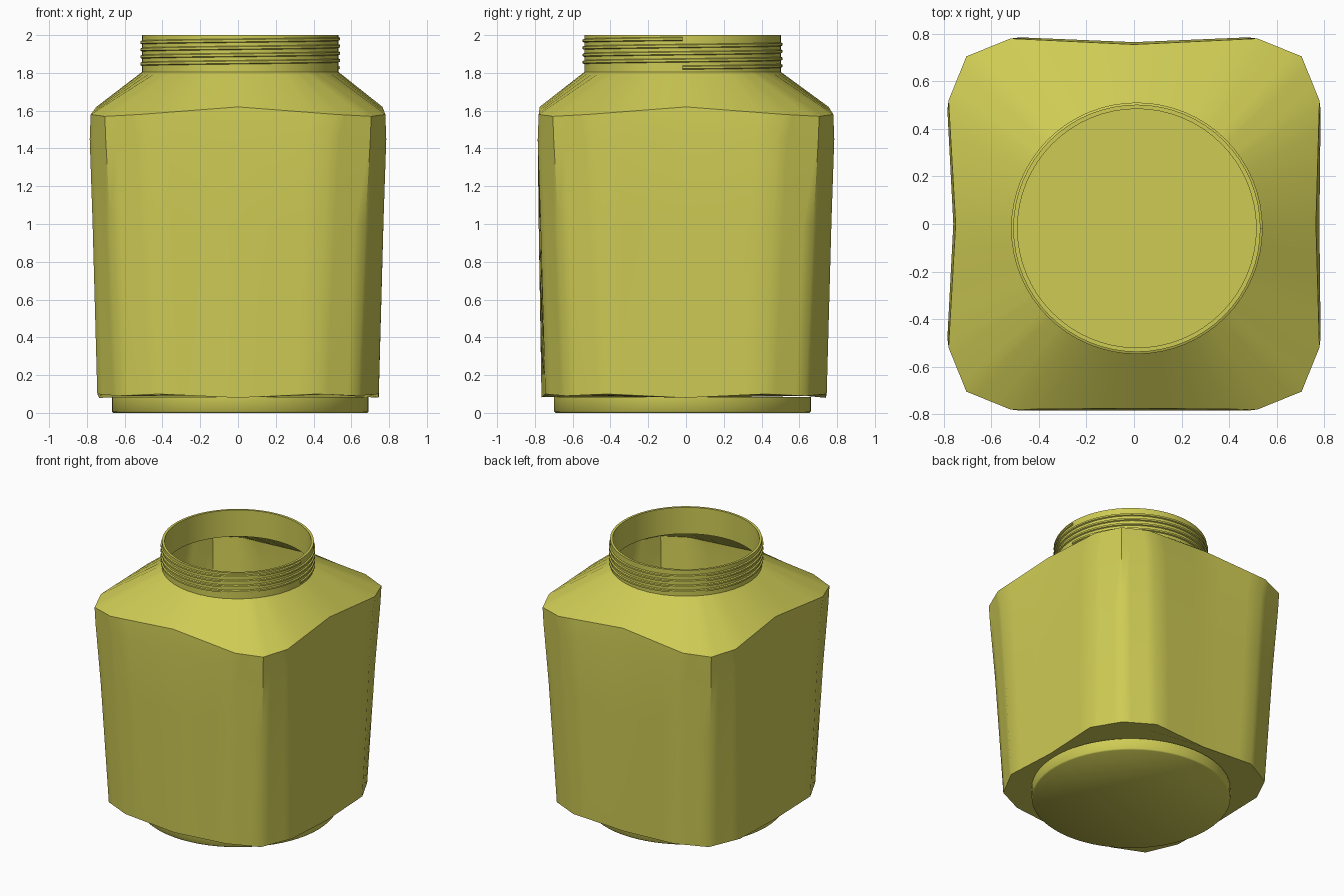
import bpy, bmesh, math

if "Cube" in bpy.data.objects:
    bpy.data.objects.remove(bpy.data.objects["Cube"])

CX, CY = 0.012, -0.018          # the mouth and foot sit slightly off centre
SEG = 64

mat = bpy.data.materials.new("yellow_plastic")
mat.diffuse_color = (0.62, 0.60, 0.09, 1)
mat.use_nodes = True
mat.node_tree.nodes["Principled BSDF"].inputs["Base Color"].default_value = mat.diffuse_color


def finish(name, bm, angle=40):
    bmesh.ops.recalc_face_normals(bm, faces=bm.faces)
    me = bpy.data.meshes.new(name)
    bm.to_mesh(me)
    bm.free()
    ob = bpy.data.objects.new(name, me)
    bpy.context.collection.objects.link(ob)
    me.materials.append(mat)
    bpy.ops.object.select_all(action='DESELECT')
    ob.select_set(True)
    bpy.context.view_layer.objects.active = ob
    bpy.ops.object.shade_smooth_by_angle(angle=math.radians(angle))
    return ob


def skin(bm, rings, closed=True):
    """Quads between successive rings of vertices."""
    rows = [[bm.verts.new(p) for p in r] for r in rings]
    n = len(rows[0])
    for a, b in zip(rows, rows[1:]):
        for i in range(n if closed else n - 1):
            j = (i + 1) % n
            bm.faces.new((a[i], a[j], b[j], b[i]))
    return rows


def section(mids, near, corner, z_mid, z_corner, sub=4):
    """Rounded square: side midpoints (right, back, left, front), the point
    where each flat ends, and the corner point."""
    ctrl = []
    for k in range(4):
        c, s = round(math.cos(k * math.pi / 2)), round(math.sin(k * math.pi / 2))
        for p, q, z in ((mids[k], 0, z_mid), (near[0], near[1], z_corner + 0.01),
                        (corner, corner, z_corner), (near[1], near[0], z_corner + 0.01)):
            ctrl.append((c * p - s * q, s * p + c * q, z))
    ring = []
    for a, b in zip(ctrl, ctrl[1:] + ctrl[:1]):
        ring += [tuple(a[i] + (b[i] - a[i]) * t / sub for i in range(3)) for t in range(sub)]
    return ring


def circle(r, z, n=SEG):
    return [(CX + r * math.cos(2 * math.pi * i / n), CY + r * math.sin(2 * math.pi * i / n), z)
            for i in range(n)]


# Body: tapered rounded square shell with sloping shoulder
loops = [
    section((0.745, 0.74, 0.735, 0.765), (0.745, 0.42), 0.635, 0.08, 0.09),
    section((0.77, 0.765, 0.755, 0.78), (0.77, 0.46), 0.675, 1.0, 1.0),
    section((0.78, 0.765, 0.76, 0.785), (0.785, 0.48), 0.70, 1.45, 1.44),
    section((0.765, 0.755, 0.75, 0.775), (0.78, 0.52), 0.705, 1.62, 1.57),
]
neck_base = []
for x, y, z in loops[-1]:
    a = math.atan2(y - CY, x - CX)
    neck_base.append((CX + 0.52 * math.cos(a), CY + 0.52 * math.sin(a), 1.805))
bm = bmesh.new()
rows = skin(bm, loops + [neck_base])
bm.faces.new(rows[0])           # floor
finish("body", bm, 45)

# Neck: thin open tube
bm = bmesh.new()
skin(bm, [circle(0.52, 1.80), circle(0.52, 2.0), circle(0.502, 2.0),
          circle(0.502, 1.80), circle(0.52, 1.80)])
bmesh.ops.remove_doubles(bm, verts=bm.verts, dist=1e-5)
finish("neck", bm)

# Screw thread: four-turn helix with a small trapezoid section
profile = [(0.518, -0.011), (0.529, -0.006), (0.529, 0.006), (0.518, 0.011)]
turns, pitch, z0 = 4, 0.038, 1.828
rings = []
for i in range(turns * SEG + 1):
    a = 2 * math.pi * i / SEG
    zc = z0 + pitch * i / SEG
    rings.append([(CX + r * math.cos(a), CY + r * math.sin(a), zc + dz) for r, dz in profile])
bm = bmesh.new()
rows = skin(bm, rings, closed=False)
bm.faces.new(rows[0])
bm.faces.new(rows[-1])
finish("screw_thread", bm, 30)

# Foot: round disc under the body
bm = bmesh.new()
rows = skin(bm, [circle(0.672, 0.0), circle(0.68, 0.008), circle(0.68, 0.085)])
bm.faces.new(rows[0])
finish("foot", bm, 50)
